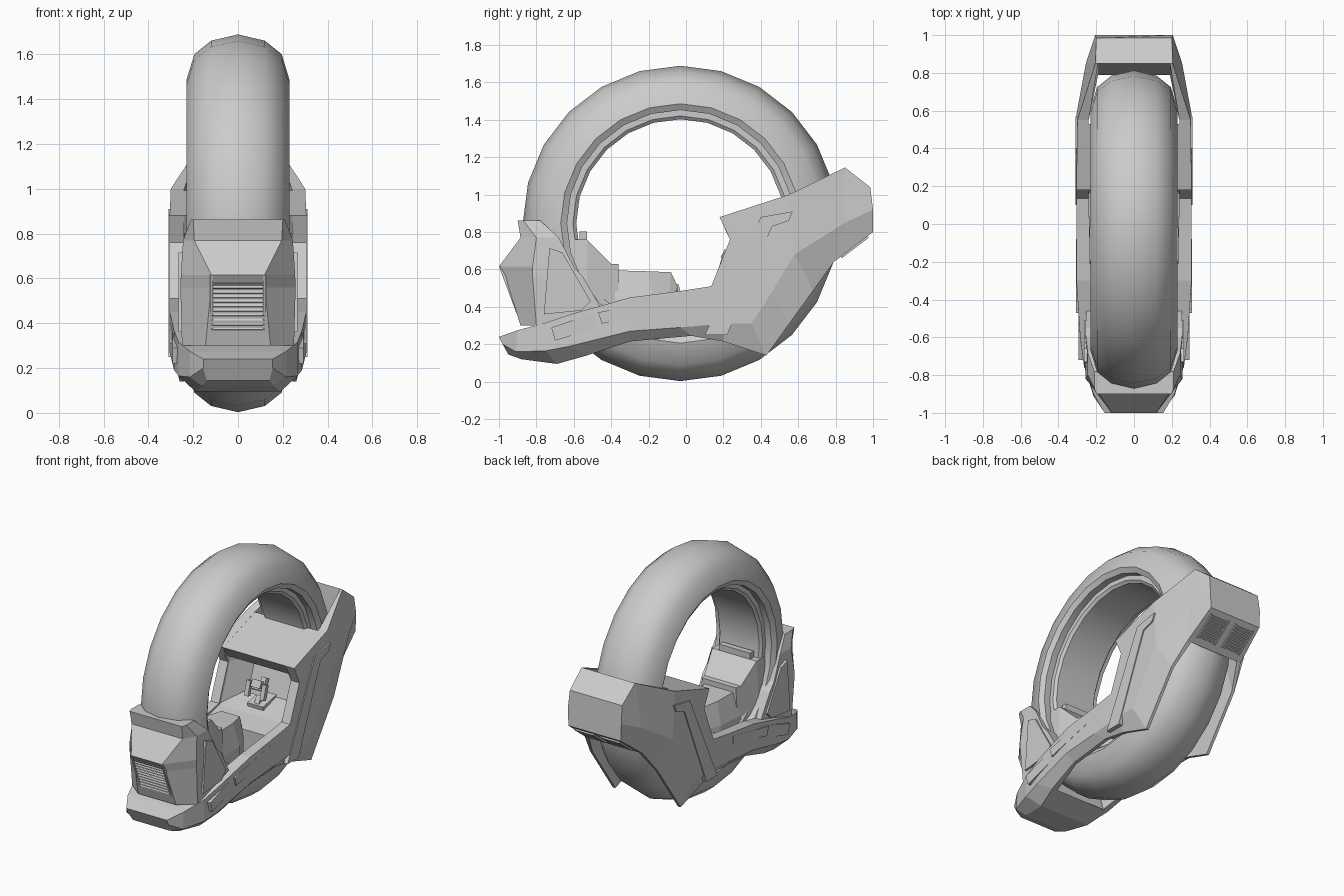
import bpy, bmesh, math
from mathutils import Vector, Matrix

if "Cube" in bpy.data.objects:
    bpy.data.objects.remove(bpy.data.objects["Cube"])


def make(name, verts, faces, smooth=False):
    bm = bmesh.new()
    vs = [bm.verts.new(v) for v in verts]
    for f in faces:
        bm.faces.new([vs[i] for i in f])
    bmesh.ops.remove_doubles(bm, verts=bm.verts, dist=1e-5)
    bmesh.ops.recalc_face_normals(bm, faces=bm.faces)
    me = bpy.data.meshes.new(name)
    bm.to_mesh(me)
    bm.free()
    ob = bpy.data.objects.new(name, me)
    bpy.context.collection.objects.link(ob)
    if smooth:
        bpy.context.view_layer.objects.active = ob
        bpy.ops.object.select_all(action='DESELECT')
        ob.select_set(True)
        bpy.ops.object.shade_smooth_by_angle(angle=math.radians(38))
    return ob


def loft(name, rings, closed=False, smooth=False):
    """Skin a list of equal-length rings; cap the ends unless closed."""
    n, m = len(rings[0]), len(rings)
    faces = []
    for i in range(m if closed else m - 1):
        a, b = i * n, (i + 1) % m * n
        faces += [(a + j, a + (j + 1) % n, b + (j + 1) % n, b + j) for j in range(n)]
    if not closed:
        faces += [tuple(range(n)), tuple(range((m - 1) * n, m * n))]
    return make(name, [v for r in rings for v in r], faces, smooth)


def mirror(ob):
    mod = ob.modifiers.new("mirror", 'MIRROR')
    mod.use_mirror_merge = False
    return ob


def prism(name, yz, x0, x1):
    """Side profile extruded along x."""
    return loft(name, [[(x, y, z) for y, z in yz] for x in (x0, x1)])


def box(name, loc, size, tilt=0):
    rot = Matrix.Rotation(tilt, 3, 'X')
    rings = [[Vector(loc) + rot @ Vector((sx * size[0] / 2, sy * size[1] / 2, sz * size[2] / 2))
              for sx, sy in ((-1, -1), (1, -1), (1, 1), (-1, 1))] for sz in (-1, 1)]
    return loft(name, rings)


# Wheel: one closed profile (x, radius) turned through 24 steps
CY, CZ, STEPS = -0.03, 0.846, 24


def turned(name, half):
    prof = half + [(-x, r) for x, r in reversed(half) if x > 0]
    rings = []
    for i in range(STEPS):
        a = 2 * math.pi * i / STEPS
        rings.append([(x, CY + r * math.sin(a), CZ + r * math.cos(a)) for x, r in prof])
    return loft(name, rings, True, True)


turned("tyre", [(0, .843), (.12, .815), (.195, .755), (.23, .64), (.21, .606), (.165, .606), (0, .62)])
turned("rim", [(0, .64), (.165, .64), (.165, .575), (.15, .557), (0, .557)])

# Frame stations: top (y,z), mid (y,z), bottom (y,z), widths (top, mid, bottom), inner x
cap = [((.985, 1.04), (1.0, .92), (1.0, .80), (.2, .205, .2), 0),
       ((.85, 1.145), (.85, .85), (.79, .64), (.205, .255, .22), .19)]
arms = [((.55, 1.0), (.58, .68), (.68, .487), (.30, .305, .26), .24),
        ((.18, .88), (.46, .48), (.55, .307), (.305, .305, .26), .24),
        ((.235, .76), (.35, .31), (.43, .14), (.305, .305, .26), .24),
        ((.135, .51), (.20, .31), (.20, .215), (.305, .305, .26), .24),
        ((-.03, .485), (-.03, .29), (.03, .245), (.305, .305, .26), .235),
        ((-.30, .45), (-.30, .27), (-.30, .215), (.305, .305, .25), .23)]
nose = [((-.60, .365), (-.62, .19), (-.53, .14), (.285, .285, .23), .19),
        ((-.75, .315), (-.75, .165), (-.69, .095), (.265, .265, .19), 0),
        ((-.90, .275), (-.91, .16), (-.88, .12), (.215, .215, .16), 0),
        ((-1.0, .24), (-.98, .20), (-.95, .145), (.155, .155, .14), 0)]


def outer(s):
    return [(s[3][k], *s[k]) for k in range(3)]


def whole(s):
    h = outer(s)
    return h + [(-x, y, z) for x, y, z in reversed(h)]


loft("rear_cap", [whole(s) for s in cap])
loft("nose", [whole(s) for s in nose])
mirror(loft("side_frame", [[(s[4], *s[0])] + outer(s) + [(s[4], *s[2])]
                           for s in [cap[1]] + arms + [nose[0]]]))

# Raised strips on the frame sides
mirror(prism("hull_side_strip", [(.10, .25), (.40, .88), (.57, .91), (.55, .86), (.46, .83), (.22, .25)],
             .28, .311))
mirror(prism("rail_strip", [(-.08, .45), (-.08, .40), (-.45, .31), (-.47, .37)], .28, .306))
mirror(prism("nose_strip", [(-.48, .37), (-.46, .29), (-.70, .22), (-.72, .29)], .25, .293))

# Cockpit shell with a recess facing forward
prism("cockpit_shell", [(.18, .88), (.53, .992), (.47, .55), (.33, .38), (.15, .30), (-.02, .30),
                        (-.02, .47), (.135, .50), (.33, .56), (.40, .77), (.235, .80)], -.25, .25)
mirror(loft("cockpit_cheek", [[(.25, .205, .82), (.25, .45, .82), (.15, .42, .82)],
                              [(.25, .235, .76), (.25, .42, .76), (.14, .40, .76)],
                              [(.25, .14, .50), (.25, .36, .50), (.14, .33, .50)]]))

# Control column and handles in the recess
box("control_column", (0, .26, .61), (.035, .04, .18), -.5)
box("control_head", (0, .21, .68), (.07, .03, .05), -.5)
box("control_base", (0, .27, .54), (.12, .16, .04), .2)
mirror(box("control_handle", (.06, .20, .64), (.03, .03, .10), -.3))
box("control_crossbar", (0, .215, .62), (.13, .025, .03), -.3)

# Front cowl: horizontal sections z, front y, front x, shoulder y, side x, back y
rings = []
for z, yf, xf, ym, xs, yb in [(.862, -.90, .20, -.87, .21, -.78), (.77, -.885, .195, -.80, .245, -.68),
                              (.615, -1.0, .118, -.82, .255, -.60), (.56, -.965, .12, -.82, .257, -.55),
                              (.30, -.885, .145, -.80, .25, -.40)]:
    h = [(xf, yf, z), (xs, ym, z), (xs, yb, z)]
    rings.append(h + [(-x, y, zz) for x, y, zz in reversed(h)])
loft("front_cowl", rings)
mirror(prism("cowl_side_blade", [(-.73, .715), (-.66, .69), (-.51, .43), (-.56, .38), (-.76, .36)], .23, .266))

# Front grille
for i in range(12):
    t = i / 11
    box("grille_slat", (0, -.977 + .077 * t, .60 - .225 * t), (.235, .02, .012), -.3)
mirror(prism("grille_frame", [(-1.0, .615), (-.905, .362), (-.88, .362), (-.96, .615)], .112, .124))

# Rear vents under the cap
tilt = math.atan2(.16, .21)
for i in range(9):
    t = .18 + .6 * i / 8
    mirror(box("rear_vent_slat", (.10, 1.0 - .21 * t, .798 - .16 * t), (.13, .010, .016), tilt))
for x in (.03, .17):
    mirror(box("rear_vent_frame", (x, .90, .722), (.01, .18, .018), tilt))

# Dash and tank inside the wheel
loft("dash", [[(-w, y, zt), (w, y, zt), (w * 1.15, y, zb), (-w * 1.15, y, zb)]
              for y, w, zt, zb in [(-.62, .17, .76, .40), (-.53, .17, .76, .35), (-.40, .14, .63, .32),
                                   (-.36, .13, .63, .30)]])
box("dash_screen", (0, -.55, .78), (.24, .04, .045))
loft("tank", [[(-w, y, zt), (w, y, zt), (w * 1.4, y2, .44), (w * 1.4, y2, .30),
               (-w * 1.4, y2, .30), (-w * 1.4, y2, .44)]
              for y, y2, w, zt in [(-.38, -.38, .11, .595), (-.20, -.18, .10, .59), (-.08, -.09, .07, .585),
                                   (-.045, -.06, .06, .51)]])
box("tank_latch", (0, -.05, .50), (.06, .03, .04), .3)
